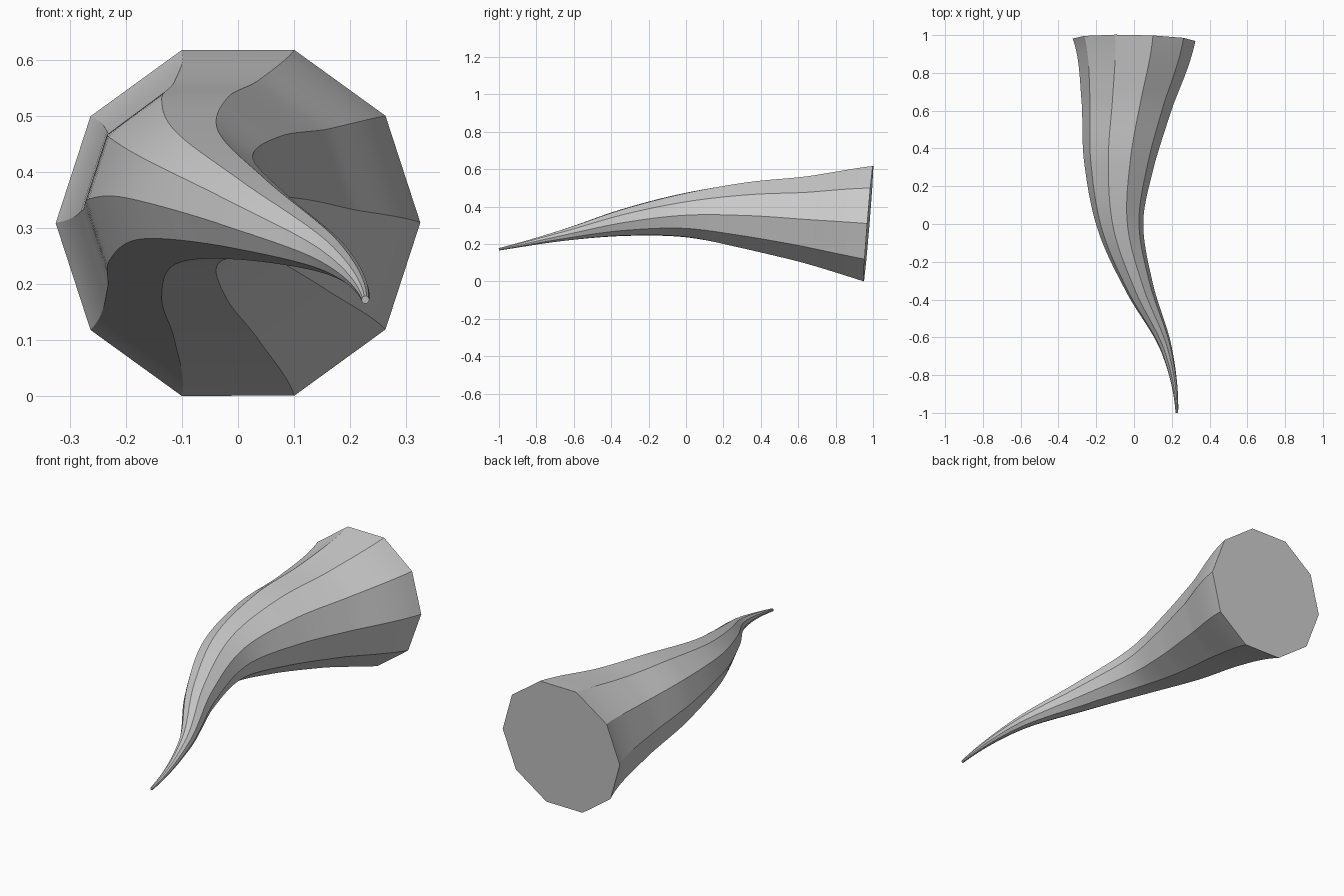
import bpy, bmesh, math
from mathutils import Vector

cube = bpy.data.objects.get("Cube")
if cube:
    bpy.data.objects.remove(cube, do_unlink=True)

SIDES = 10
STEPS = 12  # rings between two spine knots

# Spine knots: x, y, z, radius (first and last only steer the end tangents)
KNOTS = [Vector(k) for k in (
    (-0.025, 1.30, 0.278, 0.413),
    (0.0, 0.975, 0.309, 0.325),
    (-0.038, 0.65, 0.331, 0.244),
    (-0.078, 0.33, 0.352, 0.188),
    (-0.073, 0.0, 0.354, 0.124),
    (0.027, -0.33, 0.315, 0.075),
    (0.17, -0.66, 0.246, 0.031),
    (0.227, -1.0, 0.172, 0.007),
    (0.184, -1.34, 0.11, -0.002),
)]


def spline(a, b, c, d, t):
    """Point and tangent of a Catmull-Rom segment from b to c."""
    k1, k2, k3 = c - a, 2*a - 5*b + 4*c - d, 3*b - a - 3*c + d
    return b + (k1*t + k2*t*t + k3*t**3) / 2, (k1 + 2*k2*t + 3*k3*t*t) / 2


# Sample the spine
samples = []
for i in range(1, len(KNOTS) - 2):
    for s in range(STEPS):
        samples.append(spline(*KNOTS[i-1:i+3], s / STEPS))
samples.append(spline(*KNOTS[-4:], 1.0))

# Sweep a shrinking decagon along the spine
bm = bmesh.new()
rings = []
for point, tangent in samples:
    forward = tangent.to_3d().normalized()
    side = (Vector((1, 0, 0)) - forward * forward.x).normalized()
    up = side.cross(forward)
    if up.z < 0:
        up.negate()
    ring = []
    for n in range(SIDES):
        a = math.tau * n / SIDES
        offset = (side * math.cos(a) + up * math.sin(a)) * point.w
        ring.append(bm.verts.new(point.to_3d() + offset))
    rings.append(ring)
for r0, r1 in zip(rings, rings[1:]):
    for n in range(SIDES):
        m = (n + 1) % SIDES
        bm.faces.new((r0[n], r0[m], r1[m], r1[n]))

# Flat caps on the base and the tip
bm.faces.new(rings[0])
bm.faces.new(rings[-1])
bmesh.ops.recalc_face_normals(bm, faces=bm.faces)

mesh = bpy.data.meshes.new("horn")
bm.to_mesh(mesh)
bm.free()
horn = bpy.data.objects.new("horn", mesh)
bpy.context.collection.objects.link(horn)

# Plain grey material
grey = bpy.data.materials.new("light_grey")
grey.use_nodes = True
colour = (0.6, 0.6, 0.6, 1.0)
grey.diffuse_color = colour
grey.node_tree.nodes["Principled BSDF"].inputs["Base Color"].default_value = colour
mesh.materials.append(grey)

# Smooth along the length, crisp along the ten ridges
bpy.ops.object.select_all(action='DESELECT')
horn.select_set(True)
bpy.context.view_layer.objects.active = horn
bpy.ops.object.shade_smooth_by_angle(angle=math.radians(30))
